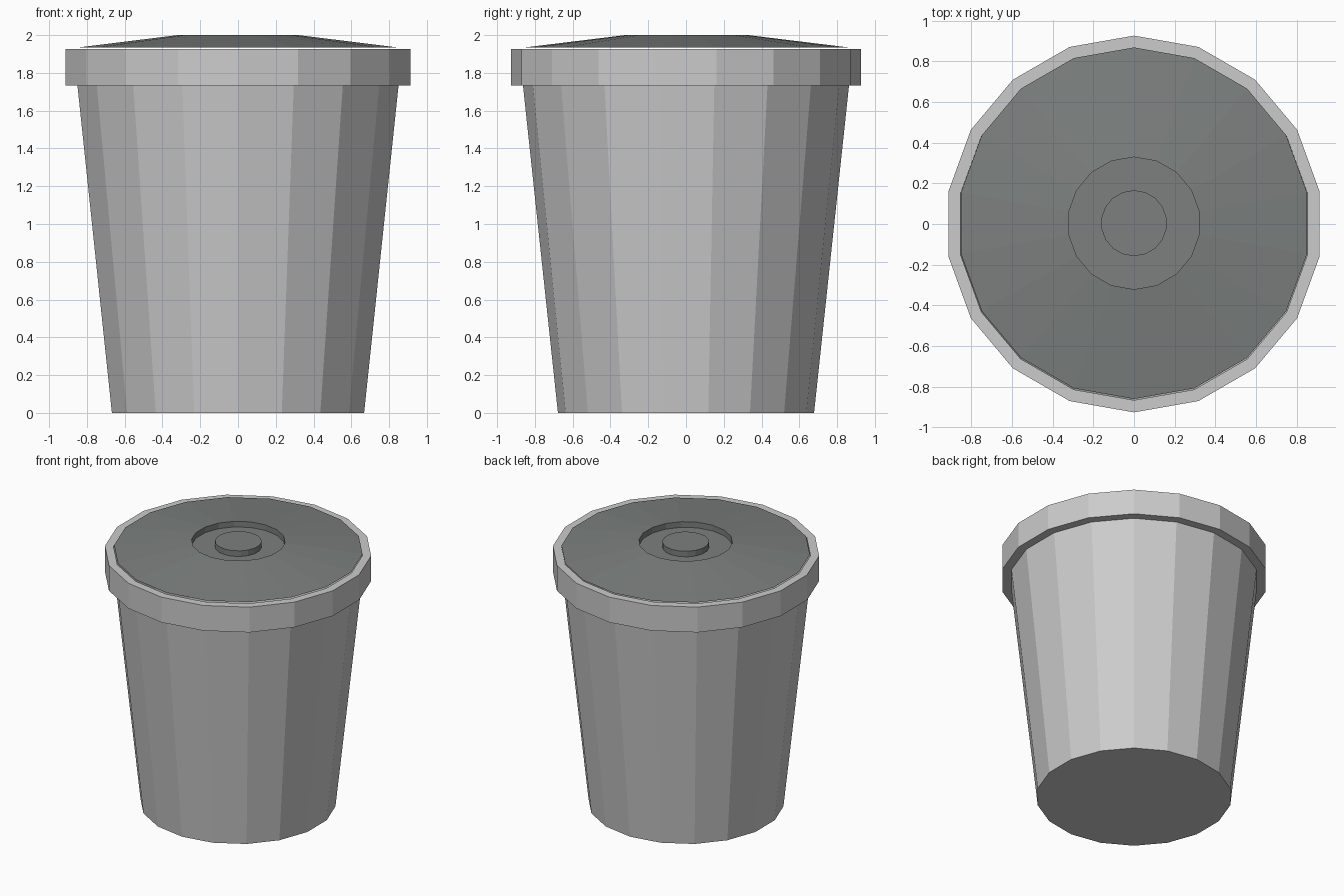
import bpy, bmesh
from math import cos, sin, pi

if "Cube" in bpy.data.objects:
    bpy.data.objects.remove(bpy.data.objects["Cube"])

SIDES = 18


def lathe(name, profile, y=0.0, color=None):
    """Flat-sided turned part; profile runs from axis to axis as (radius, z)."""
    bm = bmesh.new()
    rings = []
    for r, z in profile:
        if r == 0:
            rings.append([bm.verts.new((0, y, z))])
        else:
            rings.append([bm.verts.new((r * cos(pi / 2 + 2 * pi * i / SIDES),
                                        y + r * sin(pi / 2 + 2 * pi * i / SIDES), z))
                          for i in range(SIDES)])
    for a, b in zip(rings, rings[1:]):
        for i in range(SIDES):
            j = (i + 1) % SIDES
            if len(a) == 1:
                bm.faces.new((a[0], b[i], b[j]))
            elif len(b) == 1:
                bm.faces.new((a[i], a[j], b[0]))
            else:
                bm.faces.new((a[i], a[j], b[j], b[i]))
    bmesh.ops.recalc_face_normals(bm, faces=bm.faces)
    mesh = bpy.data.meshes.new(name)
    bm.to_mesh(mesh)
    bm.free()
    ob = bpy.data.objects.new(name, mesh)
    bpy.context.collection.objects.link(ob)
    if color:
        mat = bpy.data.materials.new(name + "_colour")
        mat.diffuse_color = color
        mat.use_nodes = True
        mat.node_tree.nodes["Principled BSDF"].inputs["Base Color"].default_value = mat.diffuse_color
        mesh.materials.append(mat)
    return ob


# Tapered hollow bin with an overhanging square rim
lathe("bin_body", [
    (0, 0), (0.678, 0), (0.863, 1.733), (0.926, 1.733), (0.926, 1.926),
    (0.866, 1.926), (0.866, 1.86), (0.65, 0.05), (0, 0.05)])

# Shallow conical lid with a recessed grip and central knob
lathe("lid", [
    (0, 1.934), (0.864, 1.934), (0.325, 2.0), (0.325, 1.957),
    (0.162, 1.957), (0.162, 2.0), (0, 2.0)],
    y=0.004, color=(0.2, 0.215, 0.21, 1))
